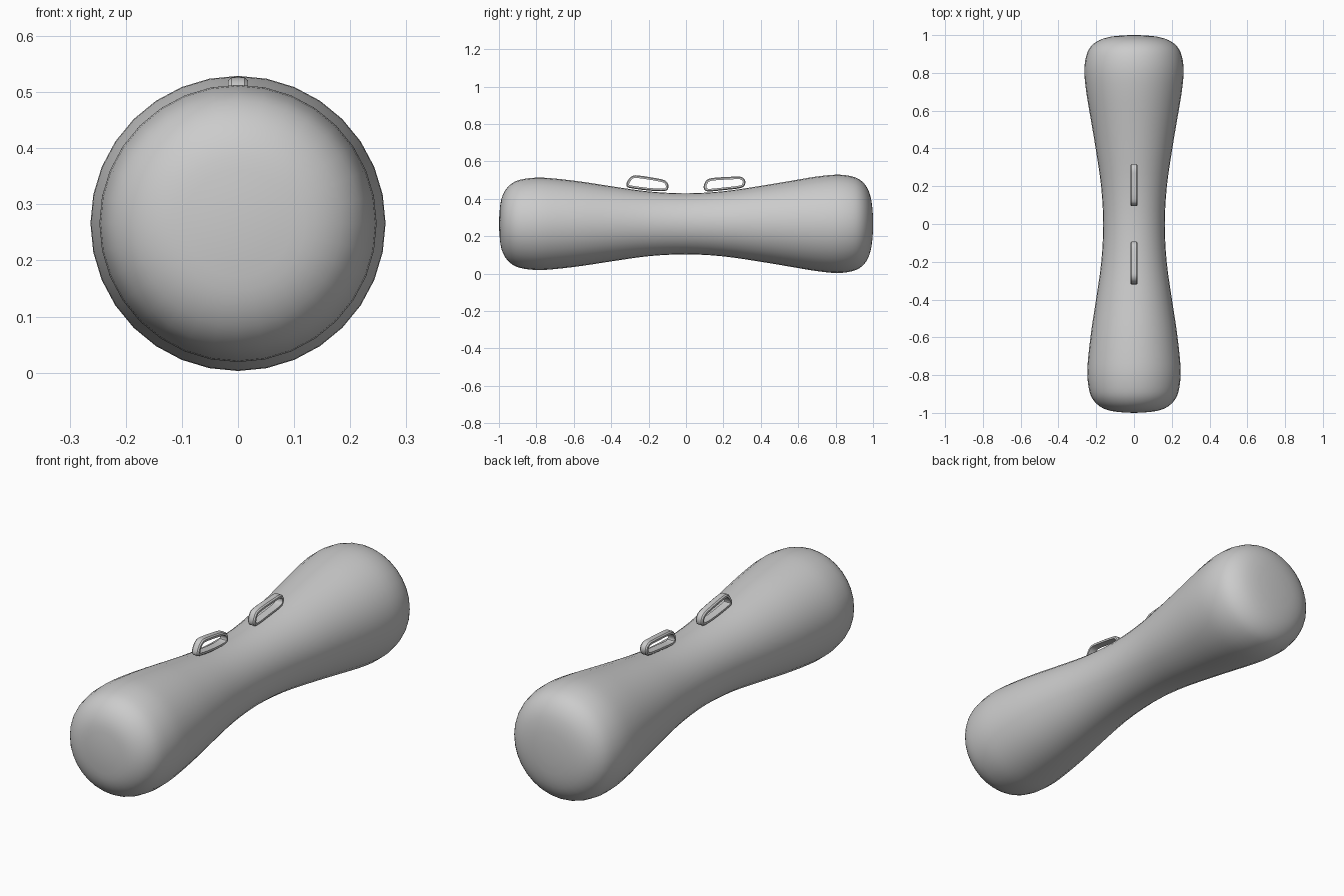
import bpy, bmesh
from math import sin, cos, pi
from mathutils import Vector

if "Cube" in bpy.data.objects:
    bpy.data.objects.remove(bpy.data.objects["Cube"])

ZC = 0.266  # height of the body axis


def smooth_path(pts, steps, closed=False):
    """Catmull-Rom interpolation through 2D points."""
    p = [Vector(q) for q in pts]
    n = len(p)
    get = (lambda i: p[i % n]) if closed else (lambda i: p[max(0, min(n - 1, i))])
    out = []
    for i in range(n if closed else n - 1):
        a, b, c, d = get(i - 1), get(i), get(i + 1), get(i + 2)
        for s in range(steps):
            t = s / steps
            out.append(0.5 * (2 * b + (c - a) * t + (2 * a - 5 * b + 4 * c - d) * t * t
                              + (3 * b - a - 3 * c + d) * t ** 3))
    if not closed:
        out.append(p[-1])
    return out


def finish(bm, name, angle):
    bmesh.ops.recalc_face_normals(bm, faces=bm.faces[:])
    me = bpy.data.meshes.new(name)
    bm.to_mesh(me)
    bm.free()
    ob = bpy.data.objects.new(name, me)
    bpy.context.collection.objects.link(ob)
    bpy.context.view_layer.objects.active = ob
    ob.select_set(True)
    bpy.ops.object.shade_smooth_by_angle(angle=angle)
    ob.select_set(False)


def bridge(bm, r0, r1):
    for j in range(len(r0)):
        k = (j + 1) % len(r0)
        bm.faces.new((r0[j], r0[k], r1[k], r1[j]))


# Body: waisted roll turned about the y axis, (y, radius)
profile = [(-0.998, 0.05), (-0.99, 0.12), (-0.972, 0.17), (-0.94, 0.209), (-0.89, 0.235),
           (-0.80, 0.247), (-0.70, 0.242), (-0.55, 0.224), (-0.40, 0.201), (-0.20, 0.173),
           (0, 0.163), (0.20, 0.174), (0.40, 0.203), (0.55, 0.228), (0.70, 0.253),
           (0.81, 0.263), (0.89, 0.253), (0.94, 0.228), (0.974, 0.182), (0.992, 0.12),
           (0.999, 0.05)]
bm = bmesh.new()
N = 32
rings = []
for y, r in smooth_path(profile, 3):
    rings.append([bm.verts.new((r * sin(2 * pi * j / N), y, ZC + r * cos(2 * pi * j / N)))
                  for j in range(N)])
for a, b in zip(rings, rings[1:]):
    bridge(bm, a, b)
for ring, y in ((rings[0], -1.0), (rings[-1], 1.0)):
    tip = bm.verts.new((0, y, ZC))
    for j in range(N):
        bm.faces.new((ring[j], ring[(j + 1) % N], tip))
finish(bm, "body", pi)


# Strap loops: chamfered flat band swept round a closed path, (y, z) centreline
def strap(name, pts):
    path = smooth_path(pts, 4, closed=True)
    n = len(path)
    centre = sum(path, Vector((0, 0))) / n
    section = [(-0.018, -0.007), (0.018, -0.007), (0.018, 0.002),
               (0.012, 0.007), (-0.012, 0.007), (-0.018, 0.002)]
    bm = bmesh.new()
    rings = []
    for i, p in enumerate(path):
        t = (path[(i + 1) % n] - path[i - 1]).normalized()
        nrm = Vector((t.y, -t.x))
        if nrm.dot(p - centre) < 0:
            nrm = -nrm
        rings.append([bm.verts.new((x, *(p + nrm * h))) for x, h in section])
    for i in range(n):
        bridge(bm, rings[i], rings[(i + 1) % n])
    finish(bm, name, 0.6)


strap("front_strap", [(-0.312, 0.474), (-0.302, 0.499), (-0.283, 0.516), (-0.25, 0.517),
                      (-0.14, 0.499), (-0.108, 0.485), (-0.101, 0.461), (-0.118, 0.448),
                      (-0.20, 0.451), (-0.295, 0.464)])
strap("back_strap", [(0.102, 0.458), (0.108, 0.484), (0.135, 0.503), (0.25, 0.511),
                     (0.29, 0.511), (0.309, 0.497), (0.307, 0.475), (0.285, 0.463),
                     (0.20, 0.453), (0.12, 0.446)])
